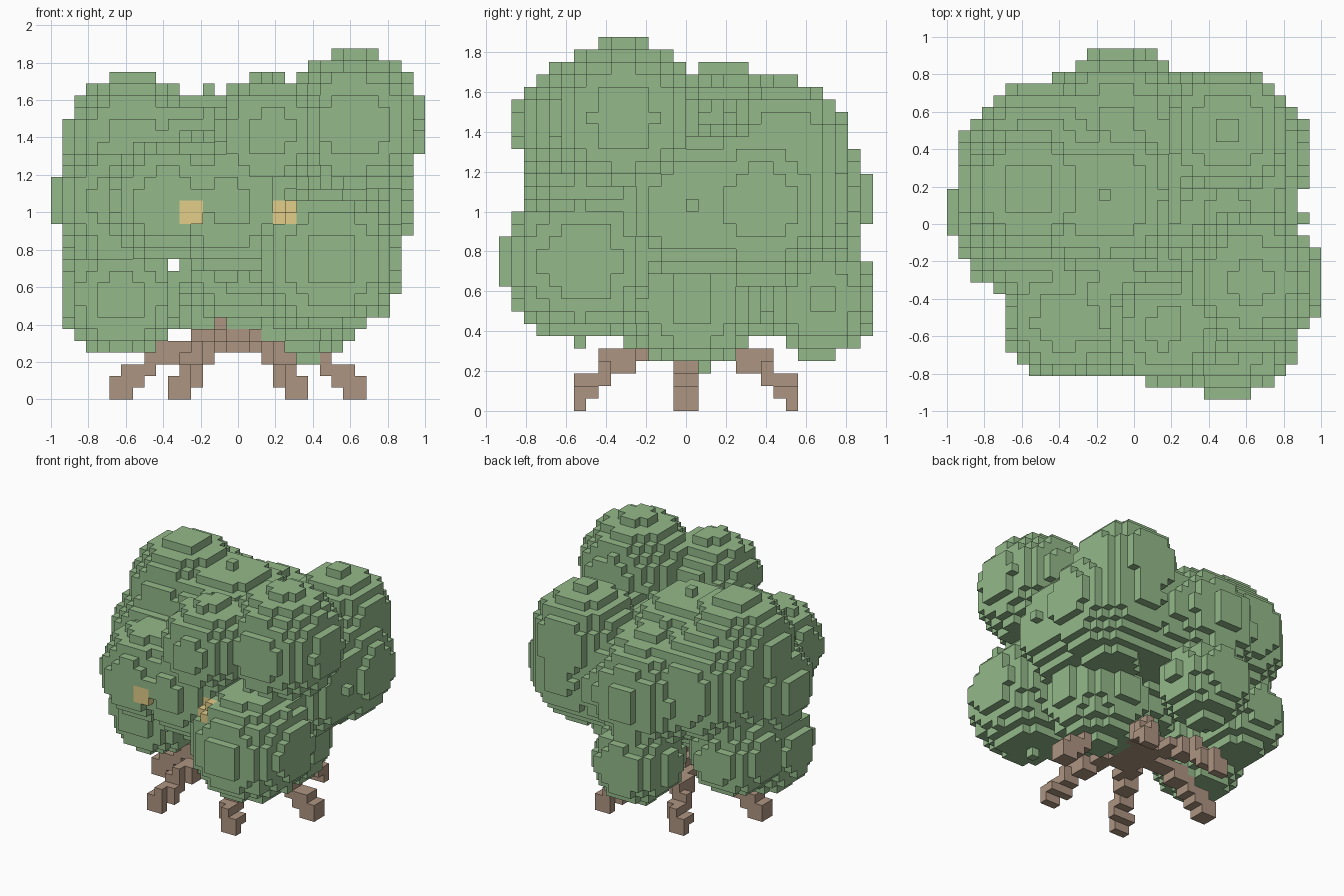
import bpy, bmesh, math
from mathutils import Vector

cube = bpy.data.objects.get("Cube")
if cube:
    bpy.data.objects.remove(cube, do_unlink=True)

V = 1 / 16  # block size


def material(name, rgb):
    m = bpy.data.materials.new(name)
    m.use_nodes = True
    m.diffuse_color = (*rgb, 1)
    m.node_tree.nodes["Principled BSDF"].inputs["Base Color"].default_value = (*rgb, 1)
    return m


def ball(cells, x, y, z, r):
    """Fill every block whose centre lies inside a sphere."""
    c = Vector((x, y, z))
    lo = [math.floor((v - r) / V) for v in c]
    hi = [math.ceil((v + r) / V) for v in c]
    for i in range(lo[0], hi[0] + 1):
        for j in range(lo[1], hi[1] + 1):
            for k in range(lo[2], hi[2] + 1):
                p = Vector((i + .5, j + .5, k + .5)) * V
                if (p - c).length <= r:
                    cells.add((i, j, k))


def build(name, cells, solid, mat):
    """Make the exposed block faces of one part."""
    bm = bmesh.new()
    verts = {}

    def vert(key):
        if key not in verts:
            verts[key] = bm.verts.new(Vector(key) * V)
        return verts[key]

    for cell in sorted(cells):
        for axis in range(3):
            for side in (0, 1):
                near = list(cell)
                near[axis] += 2 * side - 1
                if tuple(near) in solid:
                    continue
                u, w = (axis + 1) % 3, (axis + 2) % 3
                loop = []
                for a, b in ((0, 0), (1, 0), (1, 1), (0, 1)):
                    q = list(cell)
                    q[axis] += side
                    q[u] += a
                    q[w] += b
                    loop.append(vert(tuple(q)))
                bm.faces.new(loop if side else loop[::-1])
    mesh = bpy.data.meshes.new(name)
    bm.to_mesh(mesh)
    bm.free()
    mesh.materials.append(mat)
    ob = bpy.data.objects.new(name, mesh)
    bpy.context.collection.objects.link(ob)


# Leafy clumps: centre and radius
foliage = set()
for clump in (
    (-.56, .19, 1.37, .375),     # upper right-hand crown
    (.615, -.31, 1.47, .39),     # tallest crown
    (.17, -.56, 1.425, .312),    # front crown
    (.50, .50, 1.32, .342),      # back crown
    (.52, .37, 1.04, .43),       # side bulge
    (-.60, .0625, 1.0625, .393),  # opposite side bulge
    (-.48, .36, 1.17, .42),      # back corner
    (-.09, .50, 1.0625, .425),   # back bulge
    (.22, .42, 1.05, .38),       # back middle
    (-.375, -.505, 1.055, .33),  # face
    (-.05, -.40, 1.05, .40),     # face middle
    (-.156, .156, 1.20, .458),   # core
    (.02, -.04, .74, .35),       # lower core
    (.50, .03, 1.02, .408),      # flank
    (.49, -.525, .75, .408),     # lower front
    (-.625, -.05, .55, .325),    # lower side
    (-.66, .33, .65, .30),       # lower back corner
    (-.07, .67, .56, .296),      # lower back
    (.34, .03, .53, .33),        # underside
):
    ball(foliage, *clump)

# Six stepped roots in a ring, joined under a short trunk
roots = set()
path = [(.625, .0625), (.53, .14), (.42, .235), (.3, .28), (0, .31)]
for n in range(6):
    ca, sa = math.cos(n * math.pi / 3), math.sin(n * math.pi / 3)
    for (r0, z0), (r1, z1) in zip(path, path[1:]):
        for s in range(6):
            t = s / 6
            r = r0 + (r1 - r0) * t
            ball(roots, r * ca, r * sa, z0 + (z1 - z0) * t, .066)
for z in (.35, .42, .5):
    ball(roots, -.03, 0, z, .11)
roots -= foliage

# Eyes: the frontmost blocks of two small squares
eyes = set()
for start in (-5, 3):
    for i in (start, start + 1):
        for k in (15, 16):
            column = [c for c in foliage if c[0] == i and c[2] == k]
            eyes.add(min(column, key=lambda c: c[1]))
foliage -= eyes

solid = foliage | roots | eyes
build("foliage", foliage, solid, material("leaf green", (.295, .49, .255)))
build("roots", roots, solid, material("bark brown", (.42, .30, .22)))
build("eyes", eyes, solid, material("amber", (.76, .61, .25)))
